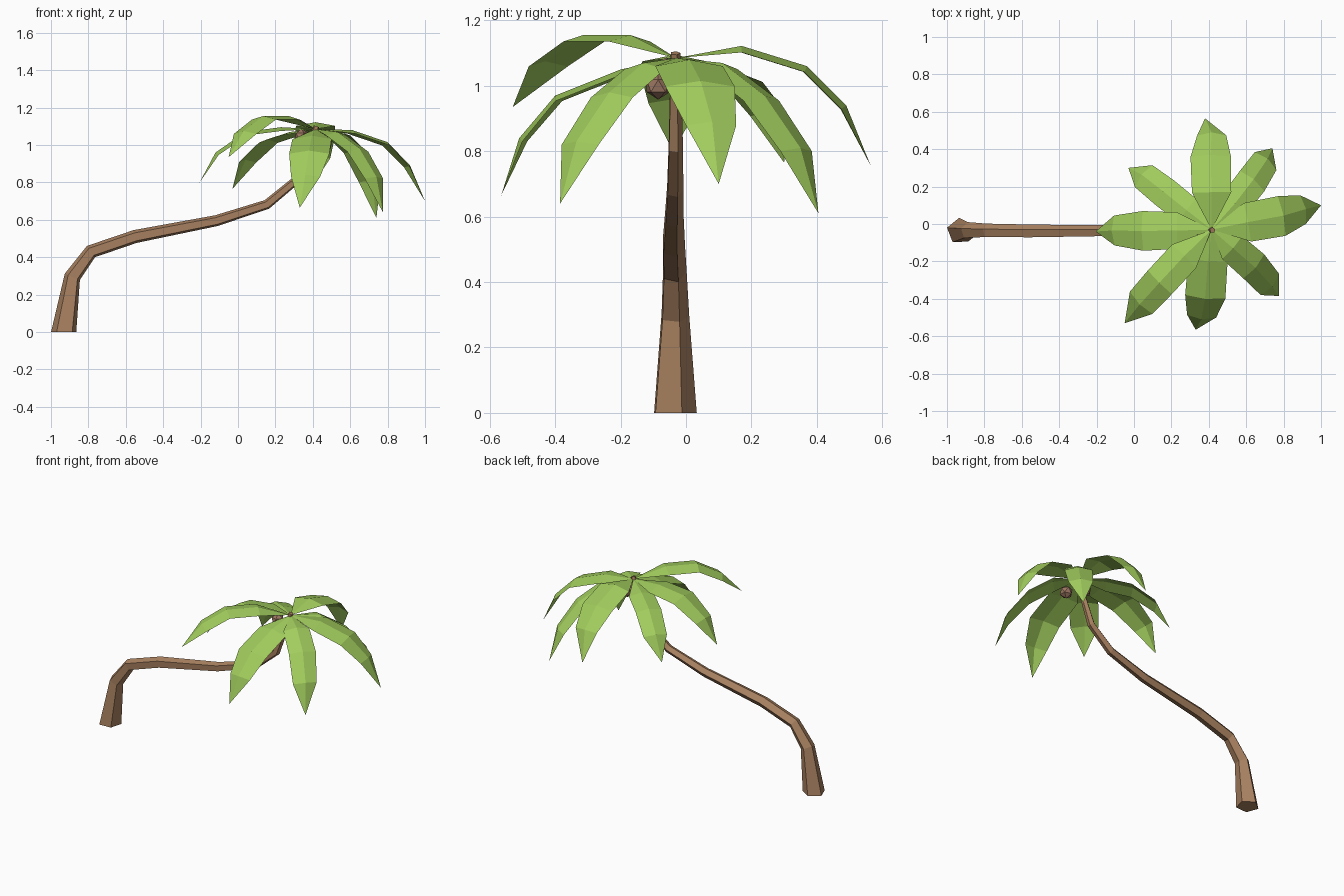
import bpy, bmesh, math
from mathutils import Vector

if "Cube" in bpy.data.objects:
    bpy.data.objects.remove(bpy.data.objects["Cube"])


def material(name, rgb):
    m = bpy.data.materials.new(name)
    m.diffuse_color = (*rgb, 1)
    m.use_nodes = True
    m.node_tree.nodes["Principled BSDF"].inputs["Base Color"].default_value = m.diffuse_color
    return m


BARK = material("bark brown", (0.40, 0.223, 0.119))
LEAF = material("leaf green", (0.36, 0.61, 0.11))
NUT = material("coconut brown", (0.33, 0.18, 0.12))


def finish(name, bm, mat):
    me = bpy.data.meshes.new(name)
    bm.to_mesh(me)
    bm.free()
    me.materials.append(mat)
    ob = bpy.data.objects.new(name, me)
    bpy.context.collection.objects.link(ob)
    return ob


# Trunk: tapered five-sided tube swept along a bent path (x, y, z, radius)
path = [(-0.931, -0.038, 0, 0.071), (-0.885, -0.036, 0.295, 0.046),
        (-0.785, -0.037, 0.43, 0.039), (-0.55, -0.04, 0.51, 0.037),
        (-0.115, -0.038, 0.595, 0.031), (0.155, -0.035, 0.682, 0.027),
        (0.31, -0.033, 0.81, 0.024), (0.42, -0.033, 1.10, 0.016)]
pts = [Vector(p[:3]) for p in path]
bm = bmesh.new()
rings = []
for i, p in enumerate(pts):
    if i == 0:
        t = Vector((0, 0, 1))
    elif i == len(pts) - 1:
        t = (p - pts[i - 1]).normalized()
    else:
        t = ((p - pts[i - 1]).normalized() + (pts[i + 1] - p).normalized()).normalized()
    u, v = Vector((t.z, 0, -t.x)).normalized(), Vector((0, 1, 0))
    ring = []
    for k in range(5):
        a = math.radians(93 + 72 * k)
        ring.append(bm.verts.new(p + path[i][3] * (u * math.cos(a) + v * math.sin(a))))
    rings.append(ring)
for lo, hi in zip(rings, rings[1:]):
    for k in range(5):
        j = (k + 1) % 5
        bm.faces.new((lo[k], lo[j], hi[j], hi[k]))
bm.faces.new(rings[0][::-1])
bm.faces.new(rings[-1])
bmesh.ops.recalc_face_normals(bm, faces=bm.faces)
finish("trunk", bm, BARK)

# Fronds: ridged leaf from the hub through three rows to a drooping tip
HUB = Vector((0.415, -0.03, 1.085))


def frond(name, spine, widths, drop=0.02):
    ps = [HUB] + [Vector(s) for s in spine]
    d = ps[2] - HUB
    side = Vector((-d.y, d.x, 0)).normalized()
    bm = bmesh.new()
    hub = bm.verts.new(HUB)
    rows = []
    for i in (1, 2, 3):
        t = (ps[i + 1] - ps[i - 1]).normalized()
        n = t.cross(side).normalized()
        w = widths[i - 1]
        rows.append([bm.verts.new(ps[i] + side * w * s - n * drop * abs(s)) for s in (-1, 0, 1)])
    tip = bm.verts.new(ps[4])
    for k in (0, 1):
        bm.faces.new((hub, rows[0][k], rows[0][k + 1]))
        for a, b in zip(rows, rows[1:]):
            bm.faces.new((a[k], b[k], b[k + 1], a[k + 1]))
        bm.faces.new((rows[2][k], tip, rows[2][k + 1]))
    finish(name, bm, LEAF)


WIDE, SLIM = (0.105, 0.108, 0.078), (0.082, 0.085, 0.075)
frond("frond_back", [(0.415, 0.17, 1.122), (0.41, 0.37, 1.06),
                     (0.415, 0.49, 0.94), (0.38, 0.565, 0.755)], WIDE)
frond("frond_back_right", [(0.54, 0.11, 1.07), (0.64, 0.24, 0.97),
                           (0.715, 0.35, 0.81), (0.74, 0.405, 0.61)], SLIM)
frond("frond_right", [(0.61, 0.01, 1.08), (0.80, 0.045, 1.015),
                      (0.92, 0.08, 0.89), (1.0, 0.10, 0.70)], WIDE)
frond("frond_front_right", [(0.53, -0.13, 1.07), (0.65, -0.235, 0.98),
                            (0.74, -0.335, 0.83), (0.775, -0.385, 0.64)], SLIM)
frond("frond_front", [(0.395, -0.20, 1.05), (0.38, -0.40, 0.97),
                      (0.36, -0.51, 0.84), (0.33, -0.565, 0.665)], WIDE)
frond("frond_front_left", [(0.27, -0.17, 1.155), (0.135, -0.315, 1.155),
                           (0.03, -0.43, 1.075), (-0.05, -0.53, 0.935)], (0.09, 0.09, 0.085))
frond("frond_left", [(0.23, -0.035, 1.095), (0.04, -0.037, 1.07),
                     (-0.12, -0.035, 0.96), (-0.205, -0.04, 0.80)], (0.098, 0.106, 0.08))
frond("frond_back_left", [(0.28, 0.075, 1.07), (0.155, 0.175, 1.03),
                          (0.04, 0.265, 0.92), (-0.03, 0.30, 0.765)], (0.08, 0.082, 0.075))

# Coconuts: faceted balls tucked under the crown
for i, c in enumerate([(0.465, -0.085, 1.0), (0.34, -0.06, 1.045), (0.42, 0.03, 1.025)]):
    bm = bmesh.new()
    bmesh.ops.create_icosphere(bm, subdivisions=1, radius=0.042)
    bmesh.ops.translate(bm, verts=bm.verts, vec=c)
    finish(f"coconut_{i + 1}", bm, NUT)
